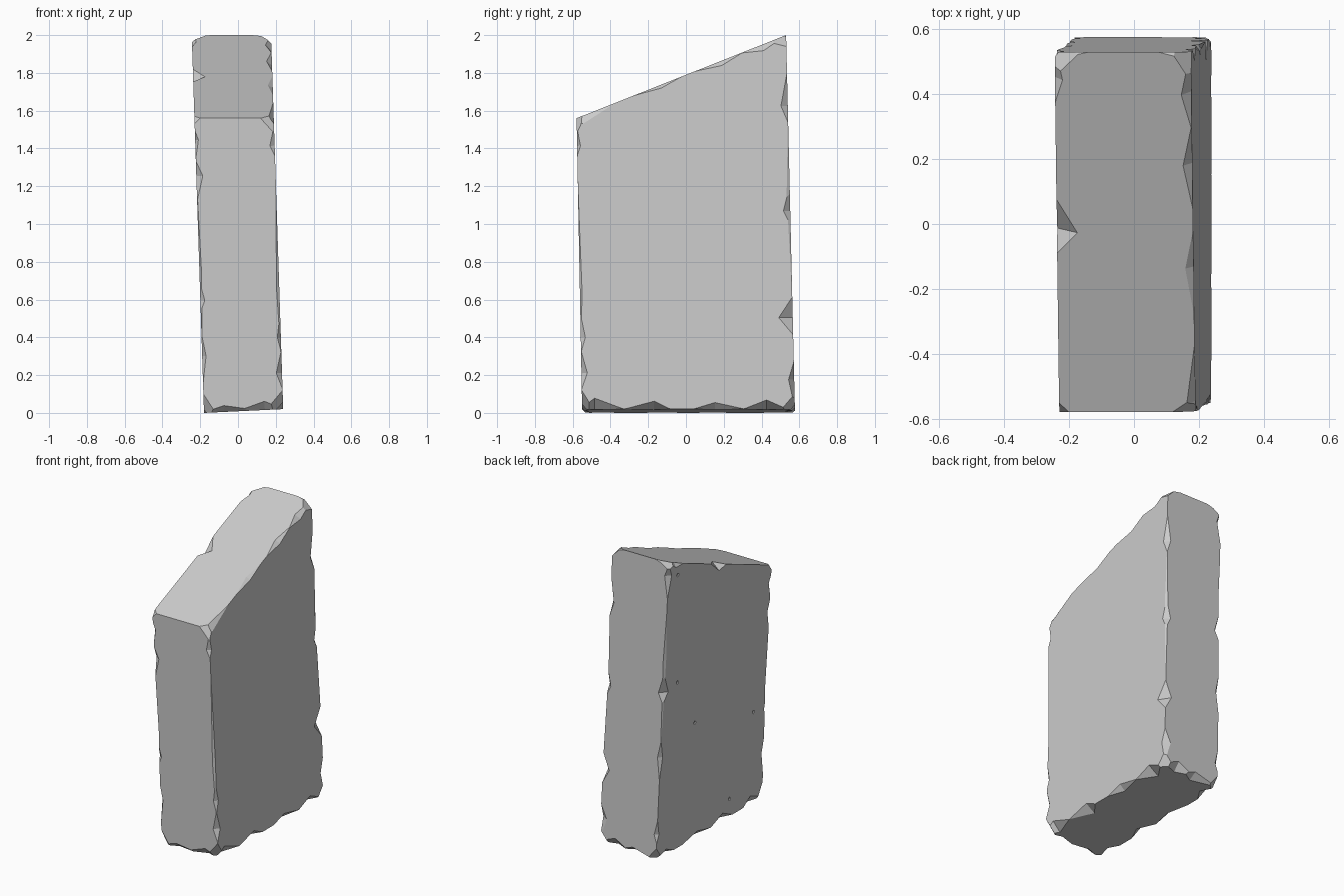
import bpy, bmesh, random
from mathutils import Vector

random.seed(4)
old = bpy.data.objects.get("Cube")
if old:
    bpy.data.objects.remove(old, do_unlink=True)

stone = bpy.data.materials.new("grey_stone")
stone.use_nodes = True
stone.diffuse_color = (0.6, 0.6, 0.6, 1)
stone.node_tree.nodes["Principled BSDF"].inputs["Base Color"].default_value = (0.6, 0.6, 0.6, 1)


# Leaning slab corners, keyed by (left/right, front/back, bottom/top)
def slab_corner(key):
    side, depth, level = key
    z = (2.0 if depth == "B" else 1.56) if level == "T" else (0.0 if side == "R" else 0.02)
    x = (0.24 if side == "L" else -0.18) - 0.0325 * z
    y = 0.577 - 0.0235 * z if depth == "B" else -0.55 - 0.019 * z
    return Vector((x, y, z))


keys = [s + d + t for s in "LR" for d in "FB" for t in "BT"]
corners = {k: slab_corner(k) for k in keys}
flip = dict(zip("LRFBTB", "RLBFBT"))


def neighbours(key):
    s, d, t = key
    return [("R" if s == "L" else "L") + d + t,
            s + ("B" if d == "F" else "F") + t,
            s + d + ("B" if t == "T" else "T")]


bm = bmesh.new()
for co in corners.values():
    bm.verts.new(co)
bmesh.ops.convex_hull(bm, input=bm.verts)
bmesh.ops.dissolve_limit(bm, angle_limit=0.01, verts=bm.verts, edges=bm.edges)

# Broken corners: distance cut along the x, y and z edges
breaks = {"LFT": (0.07, 0.05, 0.08), "RFT": (0.03, 0.03, 0.03),
          "LBT": (0.06, 0.10, 0.06), "RBT": (0.08, 0.08, 0.05),
          "LFB": (0.09, 0.06, 0.10), "RFB": (0.06, 0.05, 0.10),
          "LBB": (0.07, 0.07, 0.08), "RBB": (0.06, 0.06, 0.08)}
centre = sum(corners.values(), Vector()) / 8
for key, cuts in breaks.items():
    c = corners[key]
    p = [c + (corners[n] - c).normalized() * d for n, d in zip(neighbours(key), cuts)]
    normal = (p[1] - p[0]).cross(p[2] - p[0]).normalized()
    if normal.dot(c - centre) < 0:
        normal = -normal
    res = bmesh.ops.bisect_plane(bm, geom=bm.verts[:] + bm.edges[:] + bm.faces[:],
                                 plane_co=p[0], plane_no=normal, clear_outer=True)
    rim = [g for g in res["geom_cut"] if isinstance(g, bmesh.types.BMEdge)]
    bmesh.ops.edgeloop_fill(bm, edges=rim)
bmesh.ops.recalc_face_normals(bm, faces=bm.faces)


def mesh_object(name, source):
    mesh = bpy.data.meshes.new(name)
    source.to_mesh(mesh)
    source.free()
    obj = bpy.data.objects.new(name, mesh)
    bpy.context.collection.objects.link(obj)
    return obj


slab = mesh_object("stone_slab", bm)
slab.data.materials.append(stone)
cutter_bm = bmesh.new()


# A chip is a stretched wedge laid along an edge, deepest in its middle
def chip(start, end, t, half, deep):
    a, b = corners[start], corners[end]
    along = (b - a).normalized()
    sides = [corners[n] - a for n in neighbours(start) if n != end]
    out = -sum((s.normalized() for s in sides), Vector())
    out = (out - along * out.dot(along)).normalized()
    out = (out + along.cross(out) * random.uniform(-0.25, 0.25)).normalized()
    across = along.cross(out)
    mid = a.lerp(b, t)
    shift = along * random.uniform(-0.4, 0.4) * half
    wide = deep * 1.5 + 0.03
    pts = [mid + along * half * s + out * 0.008 for s in (-1, 1)]
    pts += [mid + shift + out * h + across * wide * s for h in (-deep, 0.06) for s in (-1, 1)]
    verts = [cutter_bm.verts.new(p) for p in pts]
    bmesh.ops.convex_hull(cutter_bm, input=verts)


# Named chips per edge: position along the edge, half length, depth
chips = {
    ("LBB", "LBT"): [(0.84, 0.18, 0.022), (0.55, 0.14, 0.024), (0.25, 0.12, 0.04), (0.06, 0.16, 0.025)],
    ("LFB", "LFT"): [(0.27, 0.16, 0.015), (0.14, 0.14, 0.022), (0.93, 0.12, 0.015)],
    ("RFB", "RFT"): [(0.9, 0.12, 0.014), (0.78, 0.15, 0.02), (0.4, 0.12, 0.014), (0.18, 0.2, 0.016)],
    ("RBB", "RBT"): [(0.93, 0.16, 0.022), (0.58, 0.13, 0.03), (0.33, 0.2, 0.016), (0.1, 0.12, 0.015)],
    ("LFB", "LBB"): [(0.1, 0.14, 0.04), (0.3, 0.15, 0.035), (0.65, 0.18, 0.025), (0.86, 0.14, 0.04)],
    ("RFB", "RBB"): [(0.08, 0.13, 0.03), (0.38, 0.14, 0.035), (0.62, 0.2, 0.022), (0.92, 0.12, 0.03)],
    ("LFT", "LBT"): [(0.08, 0.2, 0.022), (0.38, 0.22, 0.014), (0.68, 0.2, 0.018), (0.9, 0.18, 0.022)],
    ("RFT", "RBT"): [(0.52, 0.11, 0.035), (0.95, 0.14, 0.018)],
    ("LFB", "RFB"): [(0.3, 0.16, 0.03), (0.65, 0.2, 0.025)],
    ("LBB", "RBB"): [(0.25, 0.14, 0.035), (0.7, 0.16, 0.03)],
    ("LBT", "RBT"): [(0.05, 0.12, 0.02), (0.95, 0.12, 0.02)],
}
for (start, end), items in chips.items():
    for item in items:
        chip(start, end, *item)

# Long shallow wear on the upright edges
for start in ("LFB", "RFB", "LBB", "RBB"):
    chip(start, start[:2] + "T", 0.5, 0.95, 0.009)

# Small pits in the right face
for y, z in ((0.43, 1.88), (0.4, 1.14), (0.2, 0.79), (-0.43, 0.62), (-0.2, 0.12)):
    pit = bmesh.ops.create_icosphere(cutter_bm, subdivisions=1, radius=0.013)["verts"]
    bmesh.ops.translate(cutter_bm, verts=pit, vec=(-0.18 - 0.0325 * z, y, z))

bmesh.ops.recalc_face_normals(cutter_bm, faces=cutter_bm.faces)
cutter = mesh_object("chip_cutter", cutter_bm)
cutter.hide_render = True

# Carve the chips, then drop the cutter
mod = slab.modifiers.new("chips", "BOOLEAN")
mod.operation = "DIFFERENCE"
mod.solver = "EXACT"
mod.use_self = True
mod.object = cutter
bpy.context.view_layer.objects.active = slab
slab.select_set(True)
bpy.ops.object.modifier_apply(modifier=mod.name)
bpy.data.objects.remove(cutter, do_unlink=True)
for poly in slab.data.polygons:
    poly.use_smooth = False
    poly.material_index = 0
